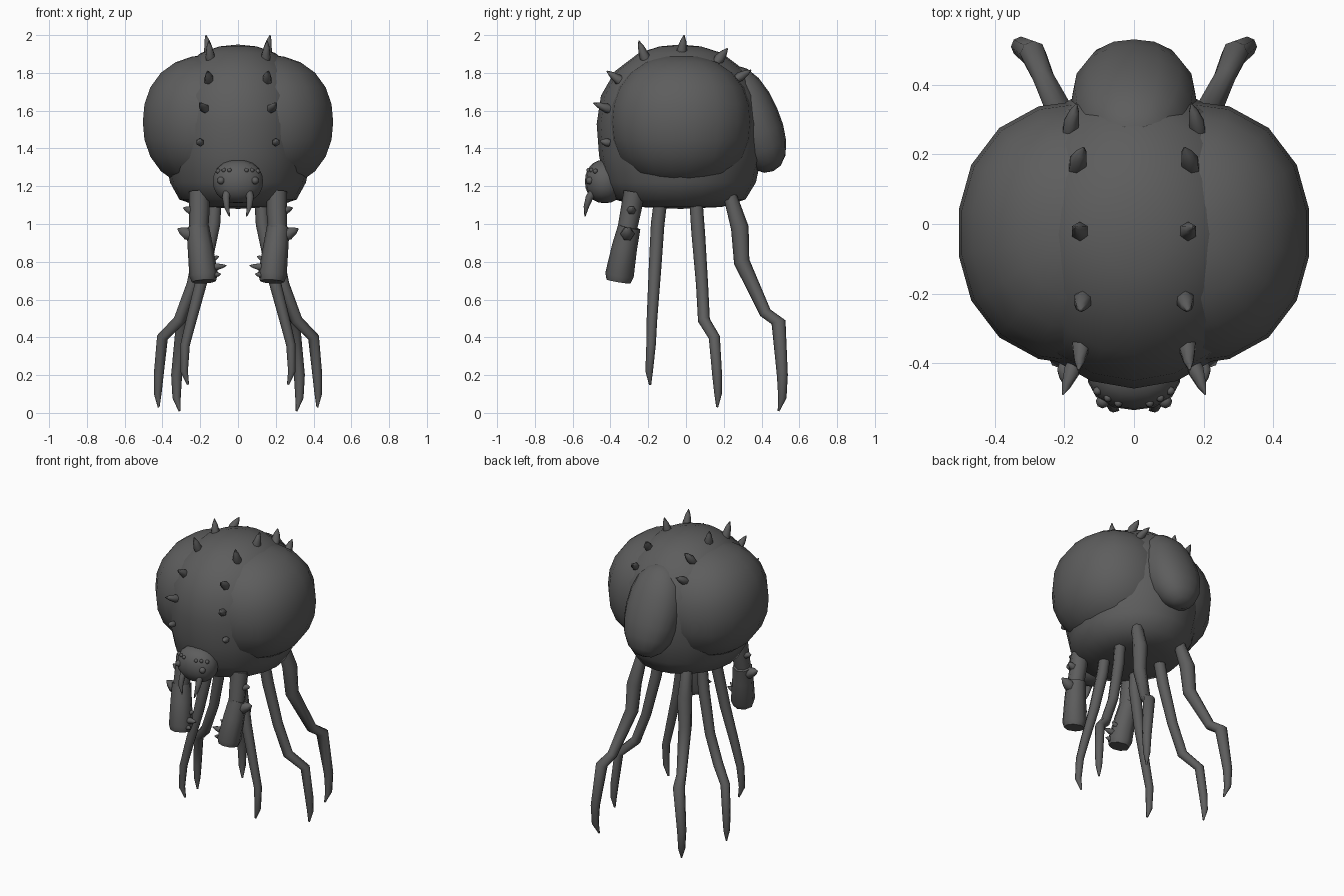
import bpy, bmesh, math
from mathutils import Vector, Matrix

dark = bpy.data.materials.new("dark_shell")
dark.diffuse_color = (0.11, 0.11, 0.11, 1)


def finish(name, bm, angle=62):
    bmesh.ops.recalc_face_normals(bm, faces=bm.faces)
    me = bpy.data.meshes.new(name)
    bm.to_mesh(me)
    bm.free()
    me.materials.append(dark)
    ob = bpy.data.objects.new(name, me)
    bpy.context.collection.objects.link(ob)
    bpy.ops.object.select_all(action='DESELECT')
    ob.select_set(True)
    bpy.context.view_layer.objects.active = ob
    bpy.ops.object.shade_smooth_by_angle(angle=math.radians(angle))
    return ob


def blob(name, center, radii, power=2.0, segs=16, rings=12, tilt=0.0):
    """Rounded lump; power above 2 makes it squarer."""
    bm = bmesh.new()
    bmesh.ops.create_uvsphere(bm, u_segments=segs, v_segments=rings, radius=1)
    rot = Matrix.Rotation(tilt, 3, 'X')
    for v in bm.verts:
        n = sum(abs(c) ** power for c in v.co) ** (1 / power)
        v.co = rot @ Vector(c / n * r for c, r in zip(v.co, radii)) + Vector(center)
    return finish(name, bm)


def lathe(name, profile, center, xscale, segs=20):
    bm = bmesh.new()
    vs = [bm.verts.new((r, 0, z)) for r, z in profile]
    es = [bm.edges.new(p) for p in zip(vs, vs[1:])]
    bmesh.ops.spin(bm, geom=vs + es, cent=(0, 0, 0), axis=(0, 0, 1),
                   angle=2 * math.pi, steps=segs, use_duplicate=False)
    bmesh.ops.remove_doubles(bm, verts=bm.verts, dist=1e-4)
    for v in bm.verts:
        v.co = Vector((v.co.x * xscale, v.co.y, v.co.z)) + Vector(center)
    return finish(name, bm)


def tube(name, path, sides=8, side=1):
    """Tapered limb through (x, y, z, radius) points, mirrored by side."""
    bm = bmesh.new()
    pts = [Vector((p[0] * side, p[1], p[2])) for p in path]
    rings = []
    for i, p in enumerate(pts):
        d = pts[min(i + 1, len(pts) - 1)] - pts[max(i - 1, 0)]
        d.normalize()
        ref = Vector((1, 0, 0)) if abs(d.x) < 0.8 else Vector((0, 0, 1))
        u = d.cross(ref).normalized()
        w = d.cross(u)
        rings.append([bm.verts.new(p + path[i][3] * (
            u * math.cos(2 * math.pi * k / sides) + w * math.sin(2 * math.pi * k / sides)))
            for k in range(sides)])
    for a, b in zip(rings, rings[1:]):
        for k in range(sides):
            bm.faces.new((a[k], a[(k + 1) % sides], b[(k + 1) % sides], b[k]))
    bm.faces.new(rings[0])
    bm.faces.new(rings[-1])
    return finish(name, bm)


def spike(name, base, tip, r, side):
    b, t = Vector(base), Vector(tip)
    path = [(*b.lerp(t, f), r * k) for f, k in ((-0.15, 0.8), (0.25, 1), (0.7, 0.6), (1, 0.1))]
    return tube(name, path, 6, side)


# Main body with a flattened underside
lathe("body", [(0, 1.08), (0.22, 1.09), (0.345, 1.13), (0.40, 1.22), (0.43, 1.36), (0.443, 1.53),
               (0.42, 1.68), (0.345, 1.81), (0.22, 1.905), (0.11, 1.94), (0, 1.95)], (0, -0.03, 0), 0.9)

# Rear lobe, tilted back and down
blob("rear_lobe", (0, 0.342, 1.555), (0.182, 0.152, 0.30), 2.2, 16, 10, math.atan2(0.14, 0.32))

# Head
blob("head", (0, -0.43, 1.225), (0.135, 0.105, 0.115), 2.2, 14, 10)

# Limb paths for the +x side
legs = {
    "front_leg": [(0.12, -0.13, 1.16, 0.035), (0.13, -0.15, 1.0, 0.036), (0.18, -0.165, 0.75, 0.033),
                  (0.245, -0.18, 0.5, 0.028), (0.28, -0.185, 0.36, 0.025), (0.285, -0.195, 0.22, 0.02),
                  (0.265, -0.19, 0.15, 0.006)],
    "middle_leg": [(0.15, 0.05, 1.16, 0.035), (0.18, 0.065, 0.95, 0.036), (0.24, 0.085, 0.68, 0.032),
                   (0.31, 0.095, 0.49, 0.032), (0.40, 0.15, 0.40, 0.03), (0.42, 0.165, 0.2, 0.026),
                   (0.425, 0.17, 0.10, 0.02), (0.42, 0.165, 0.03, 0.005)],
    "rear_leg": [(0.17, 0.23, 1.16, 0.035), (0.19, 0.285, 0.98, 0.047), (0.20, 0.295, 0.80, 0.042),
                 (0.26, 0.42, 0.53, 0.032), (0.29, 0.49, 0.48, 0.038), (0.325, 0.51, 0.2, 0.029),
                 (0.325, 0.51, 0.08, 0.022), (0.31, 0.49, 0.01, 0.005)],
}
# Back spikes: base, tip, radius
back_spikes = [
    ((0.20, -0.41, 1.43), (0.205, -0.455, 1.44), 0.022),
    ((0.17, -0.40, 1.605), (0.205, -0.49, 1.64), 0.025),
    ((0.15, -0.33, 1.745), (0.16, -0.42, 1.81), 0.028),
    ((0.145, -0.21, 1.86), (0.155, -0.25, 1.97), 0.028),
    ((0.15, -0.025, 1.89), (0.17, -0.01, 2.0), 0.028),
    ((0.165, 0.165, 1.86), (0.145, 0.22, 1.93), 0.028),
    ((0.185, 0.27, 1.77), (0.165, 0.345, 1.815), 0.025),
]
# Arm spikes: outer pair, inner group
arm_spikes = [
    ((0.24, -0.29, 1.07), (0.29, -0.285, 1.085), 0.025),
    ((0.25, -0.31, 0.94), (0.32, -0.31, 0.975), 0.038),
    ((0.14, -0.35, 0.77), (0.06, -0.36, 0.78), 0.022),
    ((0.14, -0.33, 0.81), (0.10, -0.33, 0.83), 0.018),
    ((0.14, -0.36, 0.73), (0.09, -0.38, 0.735), 0.02),
]
# Eyes: centre, radius
eyes = [((0.09, -0.51, 1.23), 0.02), ((0.045, -0.515, 1.285), 0.012),
        ((0.075, -0.50, 1.285), 0.012), ((0.105, -0.48, 1.28), 0.013)]

for s, tag in ((1, "right"), (-1, "left")):
    # Bulging side lobe
    blob(f"side_lobe_{tag}", (0.15 * s, -0.025, 1.54), (0.357, 0.38, 0.355), 2.22, 18, 12)

    for name, path in legs.items():
        tube(f"{name}_{tag}", path, 8, s)

    # Thick two-part front arm
    tube(f"arm_upper_{tag}", [(0.205, -0.275, 1.17, 0.055), (0.205, -0.29, 1.08, 0.055),
                              (0.21, -0.32, 0.93, 0.05)], 8, s)
    tube(f"arm_lower_{tag}", [(0.213, -0.30, 0.985, 0.06), (0.20, -0.325, 0.88, 0.067),
                              (0.182, -0.352, 0.73, 0.076), (0.18, -0.358, 0.695, 0.064)], 8, s)
    for i, (b, t, r) in enumerate(arm_spikes):
        spike(f"arm_spike_{tag}_{i}", b, t, r, s)
    for i, (b, t, r) in enumerate(back_spikes):
        spike(f"back_spike_{tag}_{i}", b, t, r, s)

    # Fang and eyes
    tube(f"fang_{tag}", [(0.055, -0.48, 1.19, 0.02), (0.064, -0.512, 1.14, 0.02),
                         (0.06, -0.528, 1.09, 0.014), (0.045, -0.535, 1.04, 0.003)], 8, s)
    for i, (c, r) in enumerate(eyes):
        blob(f"eye_{tag}_{i}", (c[0] * s, c[1], c[2]), (r, r, r), 2, 8, 6)
